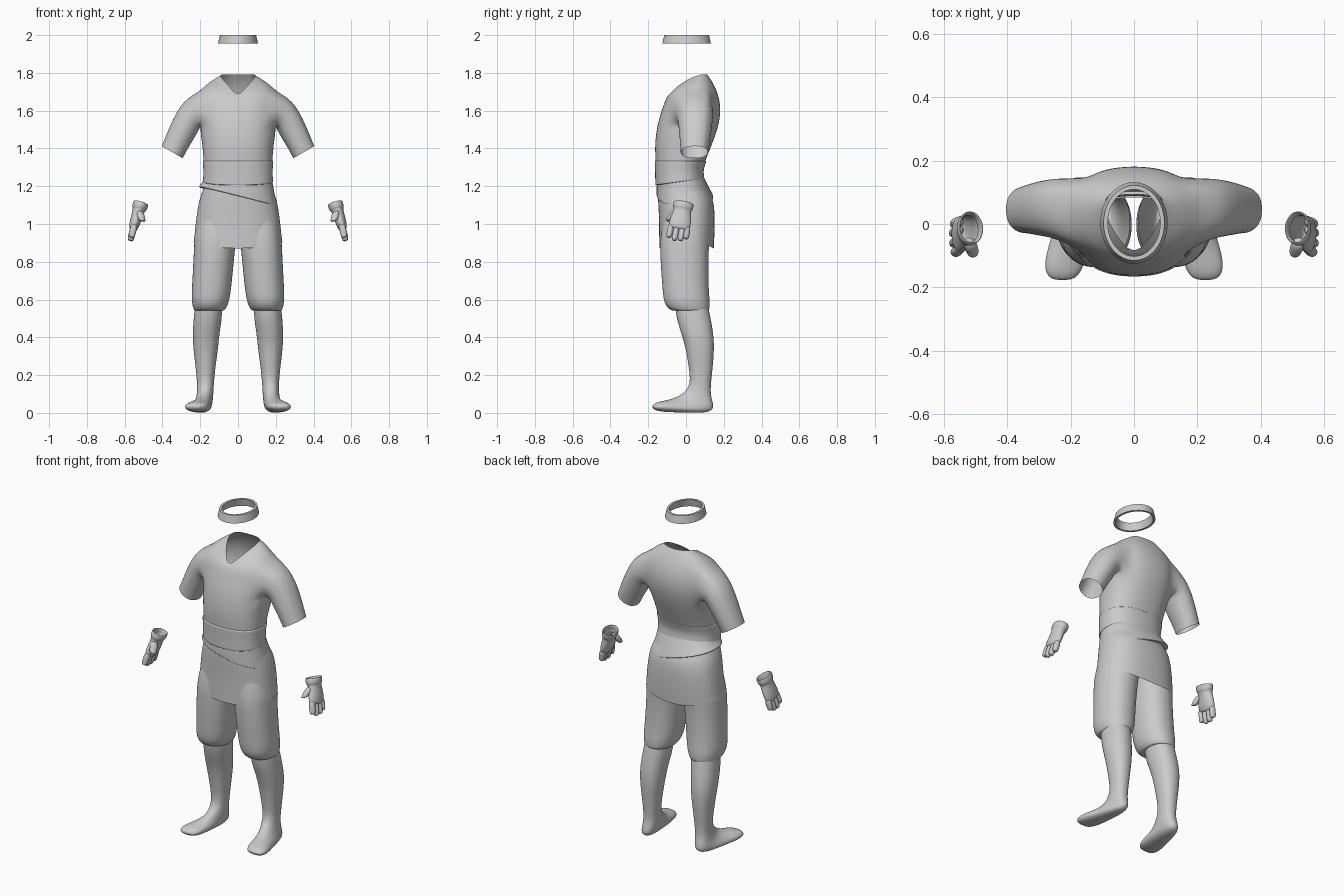
import bpy, bmesh
from math import sin, cos, pi, atan2, radians, copysign
from mathutils import Matrix, Vector


def loft(bm, rings, n=24, e=2.0, cap=(False, False), skip=None):
    """Skin rings (y_front, z_front, y_back, z_back, x_centre, half_width, lift, tilt, taper)."""
    grid = []
    for r in rings:
        yf, zf, yb, zb, xc, hw, lift, tilt, taper = (tuple(r) + (0, 0, 0))[:9]
        row = []
        for k in range(n):
            a = 2 * pi * k / n
            c = copysign(abs(cos(a)) ** (2 / e), cos(a))
            s = copysign(abs(sin(a)) ** (2 / e), sin(a))
            dx = hw * c * (1 + taper * s)
            z = (zf + zb) / 2 + s * (zb - zf) / 2 + lift * c * c + tilt * dx
            row.append(bm.verts.new((xc + dx, (yf + yb) / 2 + s * (yb - yf) / 2, z)))
        grid.append(row)
    for j in range(len(grid) - 1):
        for k in range(n):
            if not (skip and skip(j, k)):
                m = (k + 1) % n
                bm.faces.new((grid[j][k], grid[j][m], grid[j + 1][m], grid[j + 1][k]))
    if cap[0]:
        bm.faces.new(grid[0])
    if cap[1]:
        bm.faces.new(grid[-1])
    return grid


def finish(bm, name, sub=2, mirror=False):
    bmesh.ops.remove_doubles(bm, verts=bm.verts, dist=1e-5)
    bmesh.ops.recalc_face_normals(bm, faces=bm.faces)
    me = bpy.data.meshes.new(name)
    bm.to_mesh(me)
    bm.free()
    ob = bpy.data.objects.new(name, me)
    bpy.context.collection.objects.link(ob)
    if mirror:
        m = ob.modifiers.new("Mirror", 'MIRROR')
        m.use_mirror_merge = False
    if sub:
        s = ob.modifiers.new("Smooth", 'SUBSURF')
        s.levels = s.render_levels = sub
        for p in me.polygons:
            p.use_smooth = True
    else:
        bpy.ops.object.select_all(action='DESELECT')
        ob.select_set(True)
        bpy.context.view_layer.objects.active = ob
        bpy.ops.object.shade_smooth_by_angle()
    return ob


def simple(name, rings, **kw):
    bm = bmesh.new()
    sub, mirror = kw.pop("sub", 2), kw.pop("mirror", False)
    loft(bm, rings, **kw)
    return finish(bm, name, sub, mirror)


# Headband: thin tapered ring
band = [(-.125, 1.955, .132, 1.955, 0, .106), (-.115, 2.0, .122, 2.0, 0, .096),
        (-.102, 2.0, .109, 2.0, 0, .083), (-.112, 1.955, .119, 1.955, 0, .093)]
simple("headband", band + band[:1], n=48, sub=0)

# Tunic: torso loft with a V collar, sleeves grown from side openings
torso = [
    (-.155, 1.20, .100, 1.20, 0, .178),
    (-.157, 1.27, .083, 1.27, 0, .178),
    (-.163, 1.34, .105, 1.34, 0, .184),
    (-.166, 1.42, .138, 1.42, 0, .190),
    (-.157, 1.50, .168, 1.50, 0, .203),
    (-.143, 1.56, .183, 1.57, 0, .210),
    (-.127, 1.61, .183, 1.64, 0, .212),
    (-.112, 1.65, .166, 1.70, 0, .205, .025),
    (-.100, 1.675, .142, 1.75, 0, .160, .03),
    (-.089, 1.685, .123, 1.778, 0, .105, .03, 0, .25),
    (-.083, 1.69, .115, 1.79, 0, .082, .028, 0, .5)]
LO, HI, W, N = 4, 7, 3, 24
near = lambda j, k: LO <= j < HI and any((k - c + W) % N < 2 * W for c in (0, N // 2))
bm = bmesh.new()
g = loft(bm, torso, n=N, e=2.3, skip=near)
# sleeve rings: centre x, y, z, axis x, axis z, in-plane radius, y radius
sleeve = [(.240, .050, 1.592, .80, .60, .082, .100), (.285, .050, 1.510, .60, .80, .077, .092),
          (.325, .048, 1.430, .50, .866, .068, .082), (.348, .045, 1.380, .50, .866, .066, .076)]
for side, col in ((1, 0), (-1, N // 2)):
    at = lambda j, k: g[j][(col + k) % N]
    loop = ([at(LO, k) for k in range(-W, W)] + [at(j, W) for j in range(LO, HI)]
            + [at(HI, k) for k in range(W, -W, -1)] + [at(j, -W) for j in range(HI, LO, -1)])
    mid = sum((v.co for v in loop), Vector()) / len(loop)
    ang = [atan2((v.co.z - mid.z) / .1, (v.co.y - mid.y) / .11) for v in loop]
    prev = loop
    for cx, cy, cz, ax, az, r, ry in sleeve:
        cur = [bm.verts.new((side * (cx + az * r * sin(a)), cy + ry * cos(a), cz + ax * r * sin(a)))
               for a in ang]
        for i in range(len(cur)):
            m = (i + 1) % len(cur)
            bm.faces.new((prev[i], prev[m], cur[m], cur[i]))
        prev = cur
finish(bm, "tunic")

# Belt
simple("belt", [
    (-.155, 1.335, .095, 1.335, 0, .178), (-.167, 1.333, .109, 1.333, 0, .188),
    (-.167, 1.325, .107, 1.327, 0, .188), (-.164, 1.265, .092, 1.285, 0, .184),
    (-.164, 1.212, .098, 1.245, 0, .187), (-.164, 1.205, .098, 1.240, 0, .187),
    (-.150, 1.205, .085, 1.240, 0, .175)], e=2.3)

# Slanted waist sash
simple("sash", [
    (-.155, 1.225, .093, 1.255, 0, .182), (-.157, 1.19, .118, 1.20, 0, .192, 0, -.12),
    (-.157, 1.155, .146, 1.145, 0, .208, 0, -.25), (-.156, 1.148, .147, 1.138, 0, .208, 0, -.25),
    (-.140, 1.148, .125, 1.138, 0, .190, 0, -.25)], e=2.3)

# Skirt of the tunic
simple("skirt", [
    (-.148, 1.19, .110, 1.19, 0, .184), (-.150, 1.13, .146, 1.13, 0, .206),
    (-.145, 1.06, .153, 1.06, 0, .219), (-.143, .98, .153, .98, 0, .228),
    (-.143, .91, .150, .90, 0, .234, .02), (-.143, .87, .148, .868, 0, .237, .035)], e=2.4)

# Baggy knee-length shorts
simple("shorts", [
    (-.12, 1.03, .13, 1.03, .112, .100), (-.135, .95, .13, .95, .116, .114),
    (-.140, .88, .122, .88, .124, .110), (-.133, .75, .119, .75, .133, .107),
    (-.125, .65, .122, .65, .141, .105), (-.120, .595, .127, .595, .146, .101),
    (-.104, .56, .127, .56, .149, .091), (-.075, .538, .122, .538, .152, .079),
    (-.045, .545, .105, .545, .155, .066)], n=20, e=2.2, mirror=True)

# Calves running into outward-turned shoes
simple("leg_and_shoe", [
    (-.060, .58, .115, .58, .155, .072), (-.052, .50, .132, .50, .160, .076),
    (-.022, .41, .147, .41, .170, .071), (-.002, .34, .150, .34, .171, .066),
    (.013, .25, .143, .25, .172, .054), (.024, .165, .131, .145, .172, .044),
    (.005, .125, .131, .085, .174, .044), (-.020, .102, .154, .025, .178, .045),
    (-.050, .084, .120, .000, .187, .049), (-.085, .072, .020, .000, .200, .056),
    (-.120, .064, -.070, .003, .214, .064), (-.158, .056, -.130, .006, .223, .061),
    (-.182, .038, -.172, .016, .226, .038)], n=20, e=2.2, cap=(False, True), mirror=True)

# Gloves: cuff, palm, four fingers and thumb in a local frame, then posed
bm = bmesh.new()
loft(bm, [
    (-.046, -.02, .044, -.02, 0, .032), (-.047, .012, .045, .012, 0, .034),
    (-.057, .014, .054, .014, 0, .043), (-.057, -.022, .053, -.022, 0, .041),
    (-.047, -.026, .043, -.026, 0, .033), (-.053, -.055, .050, -.055, 0, .031),
    (-.061, -.09, .057, -.09, 0, .030), (-.062, -.125, .056, -.125, 0, .026),
    (-.050, -.14, .046, -.14, 0, .016)], n=16, cap=(False, True))


def digit(base, tip, r):
    rings = []
    for t, s in ((0, 1), (.5, 1.05), (.9, 1), (1, .6)):
        p = Vector(base).lerp(Vector(tip), t)
        rings.append((p.y - r * s, p.z, p.y + r * s, p.z, p.x, r * s * 1.1))
    loft(bm, rings, n=8, cap=(True, True))


for y, end in ((-.045, -.19), (-.015, -.202), (.015, -.198), (.041, -.182)):
    digit((0, y, -.11), (-.004, y * 1.05, end), .0175)
digit((-.006, -.036, -.035), (-.034, -.066, -.092), .021)
pose = (Matrix.Translation((.517, -.012, 1.10)) @ Matrix.Rotation(radians(-17), 4, 'Y')
        @ Matrix.Rotation(radians(-10), 4, 'X'))
bmesh.ops.transform(bm, matrix=pose, verts=bm.verts)
finish(bm, "glove", mirror=True)
